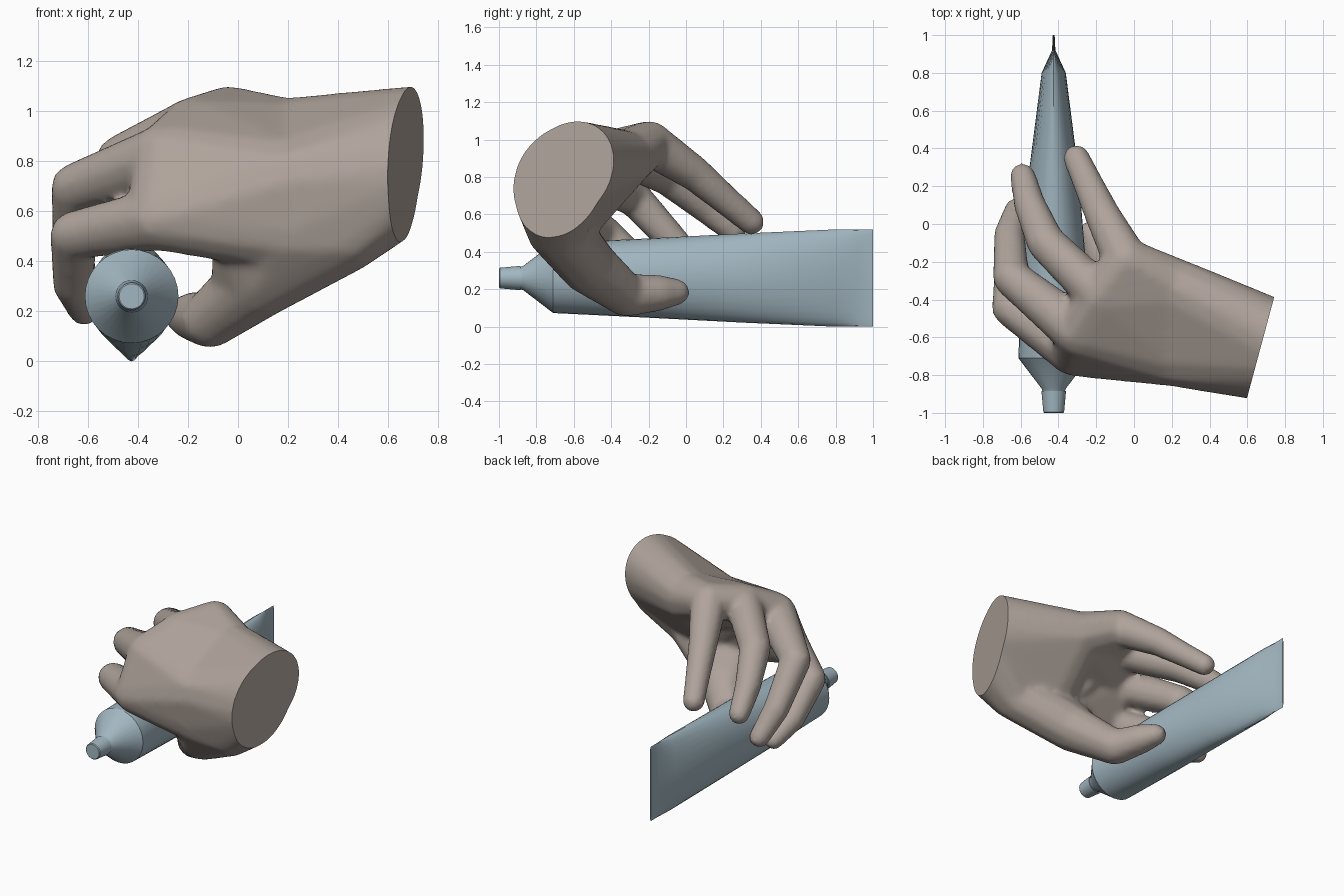
import bpy, bmesh, math
from mathutils import Vector

if "Cube" in bpy.data.objects:
    bpy.data.objects.remove(bpy.data.objects["Cube"])


def material(name, color):
    m = bpy.data.materials.new(name)
    m.diffuse_color = (*color, 1)
    m.use_nodes = True
    m.node_tree.nodes["Principled BSDF"].inputs["Base Color"].default_value = m.diffuse_color
    return m


def add_object(name, bm, mat):
    bmesh.ops.recalc_face_normals(bm, faces=bm.faces)
    me = bpy.data.meshes.new(name)
    bm.to_mesh(me)
    bm.free()
    ob = bpy.data.objects.new(name, me)
    ob.data.materials.append(mat)
    bpy.context.collection.objects.link(ob)
    return ob


def shade(ob, angle):
    bpy.ops.object.select_all(action='DESELECT')
    ob.select_set(True)
    bpy.context.view_layer.objects.active = ob
    bpy.ops.object.shade_smooth_by_angle(angle=math.radians(angle))


def loft(name, profile, mat, n=32):
    """Elliptical sections (y, half width x, half height z) along the tube axis."""
    bm = bmesh.new()
    rings = []
    for y, a, b in profile:
        rings.append([bm.verts.new((-0.425 + a * math.cos(2 * math.pi * i / n), y,
                                    0.26 + b * math.sin(2 * math.pi * i / n))) for i in range(n)])
    for r, s in zip(rings, rings[1:]):
        for i in range(n):
            bm.faces.new((r[i], r[(i + 1) % n], s[(i + 1) % n], s[i]))
    bm.faces.new(rings[0])
    bm.faces.new(rings[-1])
    shade(add_object(name, bm, mat), 28)


blue = material("tube_blue", (0.36, 0.47, 0.53))
skin = material("skin", (0.43, 0.37, 0.33))

# Squeeze tube: round shoulder flattening to a crimped tail, plus the cap
loft("tube_body", [(-0.89, .058, .058), (-0.87, .065, .065), (-0.71, .187, .187),
                   (-0.2, .17, .212), (0.3, .128, .238), (0.8, .064, .26),
                   (0.92, .009, .26), (1.0, .005, .26)], blue)
loft("tube_cap", [(-1.0, .05, .05), (-0.995, .055, .055), (-0.885, .065, .065)], blue)

# Hand: overlapping hulls of spheres, fused by remeshing
bm = bmesh.new()
ball = bmesh.new()
bmesh.ops.create_icosphere(ball, subdivisions=2, radius=1)
unit = [v.co.copy() for v in ball.verts]
ball.free()


def hull(*spheres, extra=()):
    pts = [Vector(s[:3]) + u * s[3] for s in spheres for u in unit] + list(extra)
    vs = [bm.verts.new(p) for p in pts]
    bmesh.ops.convex_hull(bm, input=vs)
    bmesh.ops.delete(bm, geom=[v for v in vs if v.is_valid and not v.link_faces], context='VERTS')


def chain(*spheres):
    for a, b in zip(spheres, spheres[1:]):
        hull(a, b)


# Knuckles and palm anchors (x, y, z, radius)
k_index = (-.32, -.68, .57, .128)
k_middle = (-.29, -.575, .82, .135)
k_ring = (-.18, -.38, .94, .12)
k_little = (-.04, -.195, .98, .124)
low = (.2, -.67, .52, .165)
mid = (.2, -.68, .72, .18)
high = (.2, -.33, .895, .16)
back = (.02, -.61, .74, .19)
thumb_base = (.43, -.69, .515, .165)
thumb_knuckle = (.1, -.53, .335, .16)

# Wrist stub, made overlong and trimmed later
cut_n = Vector((.52, -.14, 0)).normalized()
wrist_c = Vector((.67, -.655, .80))
side = Vector((.14, .52, .06)).normalized()
ring = [wrist_c + cut_n * .07 + side * (.27 * math.cos(t)) + Vector((0, .04, .285)) * math.sin(t)
        for t in (2 * math.pi * i / 24 for i in range(24))]
ring = [p + Vector((0, 0, .018)) for p in ring]
hull(low, mid, high, extra=ring)
hull(thumb_base, low, mid, extra=ring)

# Cupped palm with a rounded back
hull(low, mid, k_index, k_middle)
hull(mid, high, k_middle, k_ring)
hull(high, k_ring, k_little)
hull(mid, low, back)

# Thumb with its web
hull(thumb_base, thumb_knuckle, low)
hull(thumb_knuckle, low, (0, -.63, .51, .105), (-.01, -.48, .33, .1))
chain(thumb_knuckle, (-.11, -.32, .168, .118), (-.18, -.15, .18, .1), (-.225, -.05, .185, .073))

# Fingers, from the index to the little finger
chain(k_index, (-.655, -.445, .505, .1), (-.66, -.23, .31, .084), (-.615, -.09, .205, .066))
chain(k_middle, (-.65, -.285, .695, .101), (-.66, -.06, .45, .085), (-.62, .075, .285, .068))
chain(k_ring, (-.465, -.1, .805, .105), (-.555, .11, .635, .086), (-.59, .255, .51, .07))
chain(k_little, (-.165, .045, .82, .097), (-.245, .22, .67, .082), (-.305, .35, .56, .073))

raw = add_object("hand_rough", bm, skin)
rm = raw.modifiers.new("fuse", 'REMESH')
rm.mode = 'VOXEL'
rm.voxel_size = .017
sm = raw.modifiers.new("soften", 'SMOOTH')
sm.factor = .5
sm.iterations = 12
dg = bpy.context.evaluated_depsgraph_get()
me = bpy.data.meshes.new_from_object(raw.evaluated_get(dg))

# Trim the wrist flat and close it
bm = bmesh.new()
bm.from_mesh(me)
cut = bmesh.ops.bisect_plane(bm, geom=bm.verts[:] + bm.edges[:] + bm.faces[:],
                             plane_co=wrist_c, plane_no=cut_n, clear_outer=True)
edges = [e for e in cut["geom_cut"] if isinstance(e, bmesh.types.BMEdge)]
bmesh.ops.contextual_create(bm, geom=edges)
bpy.data.objects.remove(raw)
shade(add_object("hand", bm, skin), 50)
